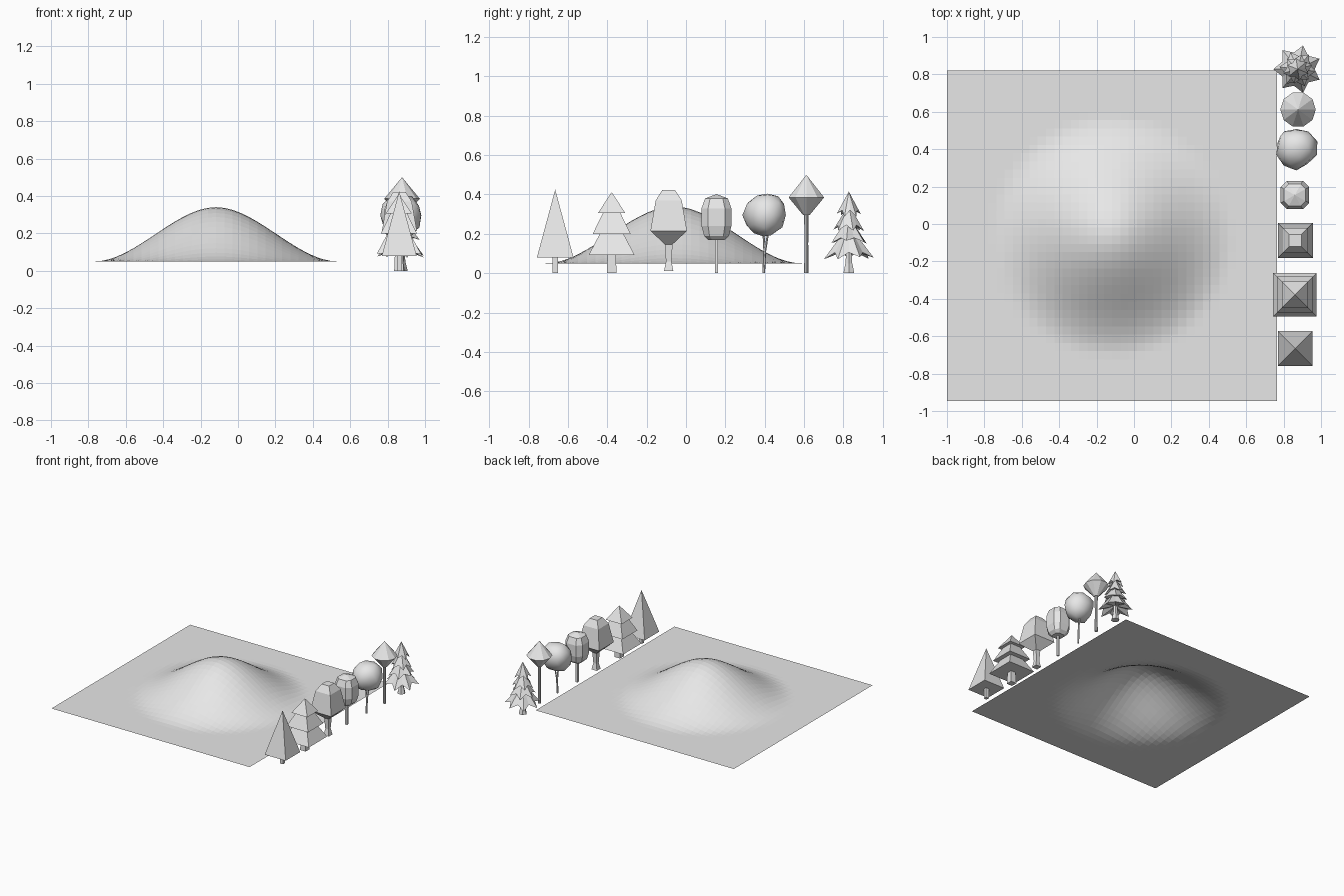
import bpy, bmesh, math, random
from mathutils import Vector

if "Cube" in bpy.data.objects:
    bpy.data.objects.remove(bpy.data.objects["Cube"])

random.seed(4)
grey = bpy.data.materials.new("plain grey")
grey.diffuse_color = (0.8, 0.8, 0.8, 1)
grey.use_nodes = True
grey.node_tree.nodes["Principled BSDF"].inputs["Base Color"].default_value = grey.diffuse_color


def finish(bm, name, smooth=False):
    me = bpy.data.meshes.new(name)
    for f in bm.faces:
        f.smooth = smooth
    bm.to_mesh(me)
    bm.free()
    me.materials.append(grey)
    ob = bpy.data.objects.new(name, me)
    bpy.context.collection.objects.link(ob)
    return ob


def ring_square(r):
    return [(r, r), (-r, r), (-r, -r), (r, -r)]


def ring_round(n):
    return lambda r: [(r * math.cos(2 * math.pi * i / n), r * math.sin(2 * math.pi * i / n))
                      for i in range(n)]


def ring_chamfer(r):
    c = r * 0.56
    return [(r, -c), (r, c), (c, r), (-c, r), (-r, c), (-r, -c), (-c, -r), (c, -r)]


def loft(name, x, y, profile, ring):
    """Stack rings of (radius, height) into a closed faceted solid."""
    bm = bmesh.new()
    rows = [[bm.verts.new((x + px, y + py, z)) for px, py in ring(r)] for r, z in profile]
    n = len(rows[0])
    for a, b in zip(rows, rows[1:]):
        for i in range(n):
            j = (i + 1) % n
            bm.faces.new((a[i], a[j], b[j], b[i]))
    bm.faces.new(rows[0][::-1])
    bm.faces.new(rows[-1])
    bmesh.ops.remove_doubles(bm, verts=bm.verts, dist=0.0008)
    bmesh.ops.recalc_face_normals(bm, faces=bm.faces)
    return finish(bm, name)


# Terrain sheet with one smooth hill
bm = bmesh.new()
bmesh.ops.create_grid(bm, x_segments=40, y_segments=40, size=0.8825)
for v in bm.verts:
    t = max(0, 1 - v.co.xy.length / 0.65)
    v.co += Vector((-0.1175, -0.0625, 0.05 + 0.29 * (3 * t * t - 2 * t ** 3)))
finish(bm, "hill_terrain")

# Plain pyramid tree
loft("pyramid_trunk", 0.862, -0.665, [(0.013, 0), (0.013, 0.085)], ring_square)
loft("pyramid_crown", 0.862, -0.665, [(0.093, 0.08), (0, 0.425)], ring_square)

# Three tier square fir
loft("tiered_trunk", 0.86, -0.378, [(0.025, 0), (0.021, 0.095)], ring_square)
loft("tiered_crown", 0.86, -0.378,
     [(0.117, 0.092), (0.06, 0.2), (0.096, 0.2), (0.045, 0.305), (0.07, 0.305), (0, 0.412)],
     ring_square)

# Square broadleaf tree
loft("square_trunk", 0.863, -0.088, [(0.024, 0.01), (0.014, 0.06), (0.02, 0.15)], ring_square)
loft("square_crown", 0.863, -0.088,
     [(0.018, 0.145), (0.093, 0.215), (0.066, 0.37), (0.033, 0.422)], ring_square)

# Rounded box tree
loft("round_box_trunk", 0.86, 0.155, [(0.008, 0), (0.008, 0.19)], ring_square)
loft("round_box_crown", 0.86, 0.155,
     [(0.04, 0.168), (0.063, 0.19), (0.076, 0.24), (0.076, 0.33), (0.058, 0.38), (0, 0.402)],
     ring_chamfer)

# Smooth blob tree
bm = bmesh.new()
bmesh.ops.create_icosphere(bm, subdivisions=2, radius=1)
for v in bm.verts:
    s = 1 + random.uniform(-0.1, 0.08)
    v.co = Vector((0.868 + 0.112 * s * v.co.x,
                   0.405 + (0.112 * v.co.y + 0.012 * v.co.z) * s,
                   0.295 + 0.115 * s * v.co.z))
finish(bm, "blob_crown", True)


def limb(name, a, b, r1, r2):
    a, b = Vector(a), Vector(b)
    bm = bmesh.new()
    bmesh.ops.create_cone(bm, cap_ends=True, segments=6, radius1=r1, radius2=r2,
                          depth=(b - a).length)
    rot = (b - a).to_track_quat('Z', 'Y').to_matrix()
    for v in bm.verts:
        v.co = rot @ v.co + (a + b) / 2
    finish(bm, name)


limb("blob_trunk", (0.868, 0.395, 0), (0.868, 0.40, 0.11), 0.007, 0.007)
limb("blob_branch_left", (0.868, 0.40, 0.1), (0.86, 0.393, 0.22), 0.006, 0.005)
limb("blob_branch_right", (0.868, 0.40, 0.1), (0.876, 0.42, 0.22), 0.006, 0.005)

# Diamond tree
loft("diamond_trunk", 0.877, 0.612, [(0.012, 0), (0.010, 0.15), (0.012, 0.3)], ring_round(10))
loft("diamond_crown", 0.877, 0.612, [(0.017, 0.295), (0.095, 0.385), (0, 0.5)], ring_round(10))

# Spiky fir: stacked star cones with drooping points
FX, FY = 0.875, 0.828
loft("spiky_trunk", FX, FY, [(0.032, 0), (0.02, 0.05), (0.015, 0.12)], ring_round(6))
bm = bmesh.new()
tiers = [(0.245, 0.07, 0.13, 7), (0.29, 0.145, 0.098, 6), (0.35, 0.21, 0.08, 6), (0.415, 0.285, 0.062, 6)]
for k, (top, low, rad, n) in enumerate(tiers):
    apex = bm.verts.new((FX, FY, top))
    inner = bm.verts.new((FX, FY, low + 0.05))
    edge = []
    for i in range(2 * n):
        a = math.pi * i / n + k * 0.4
        r, z = (rad, low + random.uniform(0, 0.02)) if i % 2 else (rad * 0.7, low + 0.035)
        edge.append(bm.verts.new((FX + r * math.cos(a), FY + r * math.sin(a), z)))
    for i in range(2 * n):
        a, b = edge[i], edge[(i + 1) % (2 * n)]
        bm.faces.new((apex, a, b))
        bm.faces.new((inner, b, a))
finish(bm, "spiky_crown")
